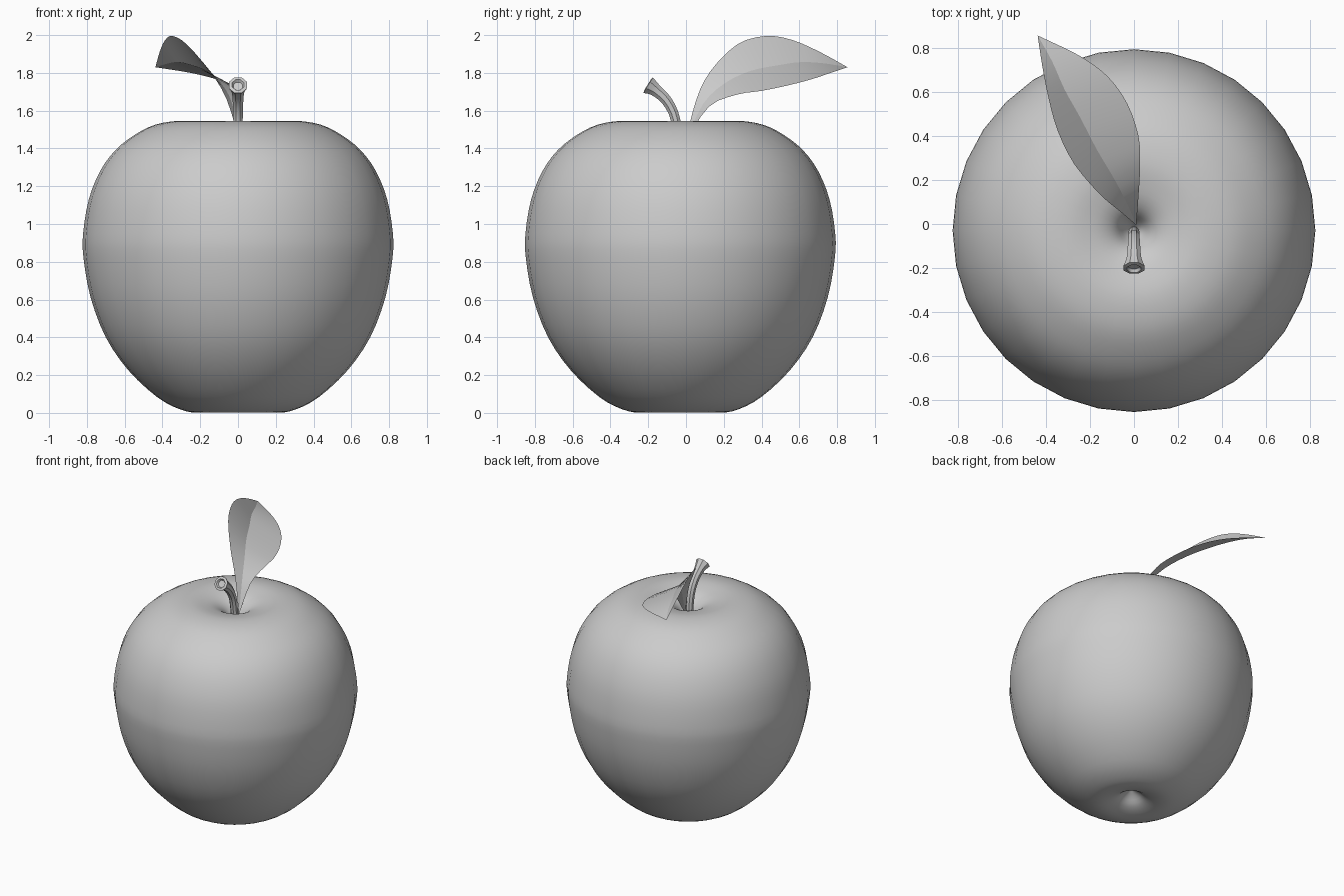
import bpy, bmesh, math
from mathutils import Vector

if "Cube" in bpy.data.objects:
    bpy.data.objects.remove(bpy.data.objects["Cube"])


def spline(points, steps):
    """Catmull-Rom curve through 3D points."""
    pts = [Vector(p) for p in points]
    pts = [2 * pts[0] - pts[1]] + pts + [2 * pts[-1] - pts[-2]]
    out = []
    for i in range(1, len(pts) - 2):
        a, b, c, d = pts[i - 1:i + 3]
        for k in range(steps):
            t = k / steps
            out.append(0.5 * (2 * b + (c - a) * t + (2 * a - 5 * b + 4 * c - d) * t * t
                              + (3 * b - a - 3 * c + d) * t ** 3))
    return out + [pts[-2]]


def loft(name, rows, closed, angle):
    """Skin a grid of points; collapsed rows become poles."""
    bm = bmesh.new()
    grid = [[bm.verts.new(p) for p in row] for row in rows]
    n = len(grid[0])
    for a, b in zip(grid, grid[1:]):
        for j in range(n if closed else n - 1):
            k = (j + 1) % n
            bm.faces.new((a[j], a[k], b[k], b[j]))
    bmesh.ops.remove_doubles(bm, verts=bm.verts, dist=1e-5)
    bmesh.ops.recalc_face_normals(bm, faces=bm.faces)
    mesh = bpy.data.meshes.new(name)
    bm.to_mesh(mesh)
    bm.free()
    obj = bpy.data.objects.new(name, mesh)
    bpy.context.collection.objects.link(obj)
    bpy.ops.object.select_all(action='DESELECT')
    obj.select_set(True)
    bpy.context.view_layer.objects.active = obj
    bpy.ops.object.shade_smooth_by_angle(angle=math.radians(angle))
    return obj


def circle(center, u, v, radius, n, phase=0):
    angles = [2 * math.pi * j / n + phase for j in range(n)]
    return [center + radius * (u * math.cos(a) + v * math.sin(a)) for a in angles]


X, Y = Vector((1, 0, 0)), Vector((0, 1, 0))

# apple body: lathed profile (radius, height) with dimples top and bottom
profile = [(0, .10), (.05, .07), (.11, .025), (.21, .001), (.31, .02), (.43, .085),
           (.58, .225), (.70, .40), (.78, .61), (.818, .82), (.82, .95), (.79, 1.13),
           (.73, 1.28), (.65, 1.39), (.55, 1.47), (.44, 1.525), (.31, 1.546),
           (.20, 1.53), (.13, 1.505), (.08, 1.465), (.04, 1.40), (0, 1.35)]
curve = spline([(r, 0, z) for r, z in profile], 3)
loft("apple_body", [circle(Vector((0, -.03, p.z)), X, Y, p.x, 32) for p in curve], True, 60)

# stem: curved tube (y, z, radius), flared tip with a recessed end
path = spline([(-.035, 1.36, .025), (-.055, 1.55, .027), (-.10, 1.65, .030),
               (-.16, 1.708, .036), (-.20, 1.735, .052)], 3)
stem_rows = []
for i, p in enumerate(path):
    a, b = path[max(i - 1, 0)], path[min(i + 1, len(path) - 1)]
    axis = Vector((0, b.x - a.x, b.y - a.y)).normalized()
    center = Vector((0, p.x, p.y))
    stem_rows.append(circle(center, X, X.cross(axis), p.z, 8, math.pi / 8))
for radius, offset in ((.034, .004), (.026, -.01), (0, -.012)):
    stem_rows.append(circle(center + axis * offset, X, X.cross(axis), radius, 8, math.pi / 8))
loft("stem", stem_rows, True, 40)

# leaf: thin folded sheet from left edge, midrib and right edge
left = [(.01, -.005, 1.43), (-.06, .055, 1.66), (-.15, .13, 1.81), (-.27, .27, 1.95),
        (-.345, .42, 1.995), (-.385, .56, 1.975), (-.415, .71, 1.91), (-.437, .855, 1.83)]
mid = [left[0], (-.03, .09, 1.635), (-.09, .205, 1.745), (-.17, .34, 1.81),
       (-.245, .485, 1.84), (-.315, .61, 1.857), (-.37, .735, 1.85), left[-1]]
right = [left[0], (.02, .12, 1.62), (.028, .27, 1.685), (.02, .40, 1.705),
         (-.03, .545, 1.735), (-.12, .67, 1.768), (-.25, .765, 1.80), left[-1]]
loft("leaf", list(zip(spline(left, 3), spline(mid, 3), spline(right, 3))), False, 15)
